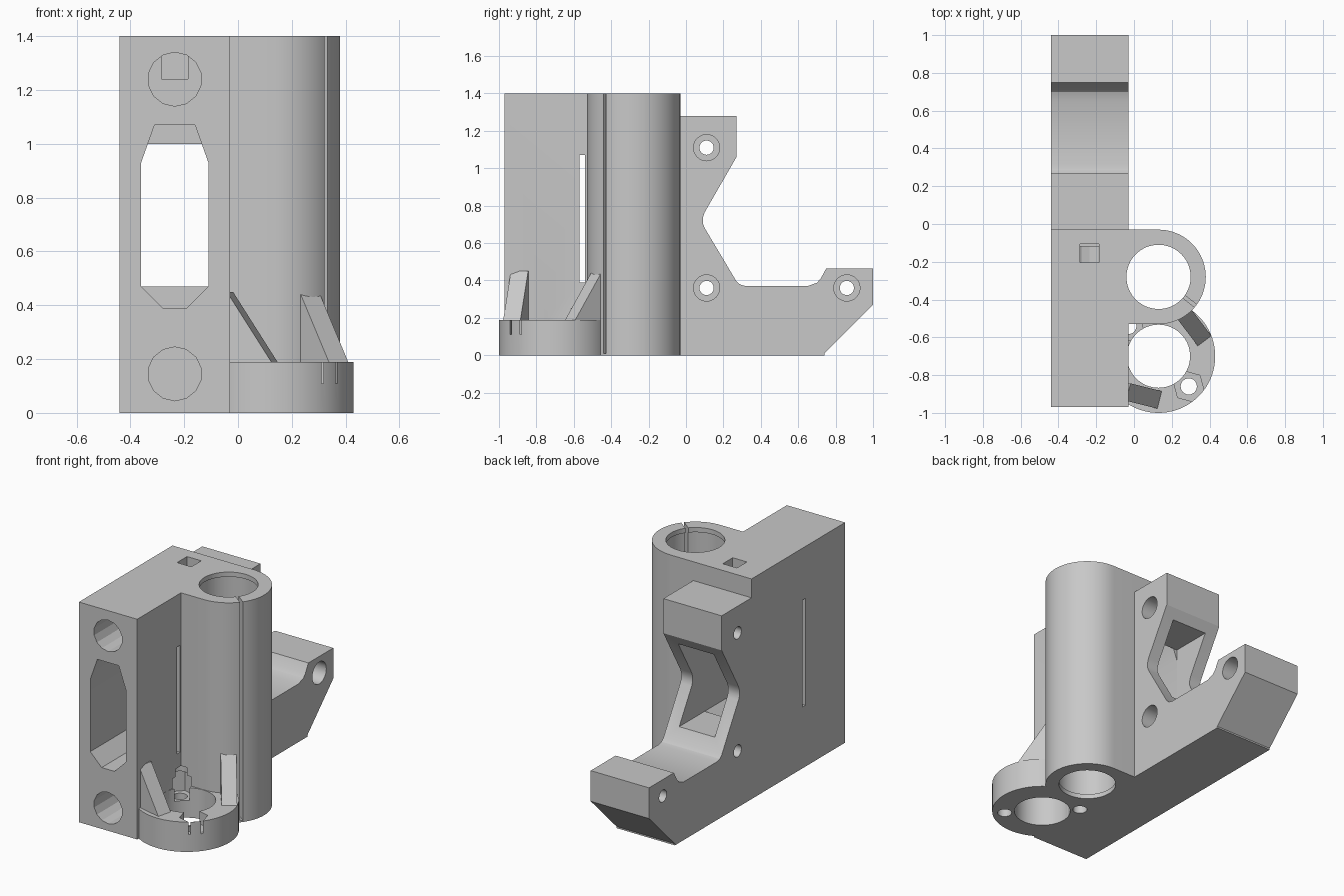
import bpy, bmesh, math

cube = bpy.data.objects.get("Cube")
if cube:
    bpy.data.objects.remove(cube, do_unlink=True)

grey = bpy.data.materials.new("plain_grey")
grey.use_nodes = True
COLOUR = (0.58, 0.58, 0.58, 1)
grey.diffuse_color = COLOUR
grey.node_tree.nodes["Principled BSDF"].inputs["Base Color"].default_value = COLOUR


def circle(cx, cy, r, n=64, turn=0.0):
    steps = [2 * math.pi * i / n + turn for i in range(n)]
    return [(cx + r * math.cos(a), cy + r * math.sin(a)) for a in steps]


def rect(u0, u1, v0, v1):
    return [(u0, v0), (u1, v0), (u1, v1), (u0, v1)]


def prism(name, outline, axis, start, end):
    """Extrude a 2D outline along the x, y or z axis."""
    place = {"x": lambda u, v, d: (d, u, v),
             "y": lambda u, v, d: (u, d, v),
             "z": lambda u, v, d: (u, v, d)}[axis]
    bm = bmesh.new()
    low = [bm.verts.new(place(u, v, start)) for u, v in outline]
    high = [bm.verts.new(place(u, v, end)) for u, v in outline]
    bm.faces.new(low)
    bm.faces.new(high)
    for i in range(len(low)):
        j = (i + 1) % len(low)
        bm.faces.new((low[i], low[j], high[j], high[i]))
    bmesh.ops.recalc_face_normals(bm, faces=bm.faces)
    mesh = bpy.data.meshes.new(name)
    bm.to_mesh(mesh)
    bm.free()
    mesh.materials.append(grey)
    obj = bpy.data.objects.new(name, mesh)
    bpy.context.collection.objects.link(obj)
    return obj


def cut(obj, cutters):
    """Subtract the cutters and bake the result."""
    for c in cutters:
        mod = obj.modifiers.new("cut", "BOOLEAN")
        mod.operation = "DIFFERENCE"
        mod.solver = "EXACT"
        mod.object = c
    bpy.context.view_layer.update()
    graph = bpy.context.evaluated_depsgraph_get()
    baked = bpy.data.meshes.new_from_object(obj.evaluated_get(graph))
    obj.modifiers.clear()
    obj.data = baked


def wedge(name, x, y, angle, run, rise, width):
    """Sloping rib that stands on the ring and leans on a wall."""
    obj = prism(name, [(-0.1, 0), (run, 0), (0, rise), (-0.1, rise)],
                "y", -width / 2, width / 2)
    obj.location = (x, y, RING_TOP)
    obj.rotation_euler.z = math.radians(angle)
    return obj


# Shared measures
LEFT, WALL, TOP, RING_TOP = -0.44, -0.03, 1.4, 0.19
MID = (LEFT + WALL) / 2
TUBE = (0.13, -0.28)
RING = (0.13, -0.70)
SCREWS = [(0.29, -0.86), (-0.03, -0.54)]

# Cutters: bearing bore with end lips, and the lead nut bore
bore = prism("bore_cutter", circle(*TUBE, 0.17), "z", -0.1, 1.5)
seat = prism("bearing_seat_cutter", circle(*TUBE, 0.18), "z", 0.03, 1.37)
nut_bore = prism("nut_bore_cutter", circle(*RING, 0.167), "z", -0.1, RING_TOP + 0.001)

# Cutter: clamp slit in the tube wall
slit = prism("slit_cutter", rect(0.1, 0.35, -0.009, 0.009), "z", 0.01, 1.5)
slit.location = (*TUBE, 0)
slit.rotation_euler.z = math.radians(-38)

# Cutters: small screw holes with hexagonal nut pockets
screw_cuts = []
for x, y in SCREWS:
    screw_cuts.append(prism("screw_cutter", circle(x, y, 0.043, 24), "z", -0.1, 0.3))
    screw_cuts.append(prism("hex_cutter", circle(x, y, 0.083, 6, math.radians(-15)),
                            "z", 0.11, 0.25))

# Cutters: blind rod sockets, belt window, side slot and peep hole
sockets = [prism("socket_cutter", circle(MID, z, 0.1, 14, math.pi / 14), "y", -1.1, -0.12)
           for z in (0.145, 1.24)]
window = prism("window_cutter",
               [(-0.28, 0.39), (-0.19, 0.39), (-0.11, 0.47), (-0.11, 0.93),
                (-0.16, 1.07), (-0.31, 1.07), (-0.36, 0.93), (-0.36, 0.47)],
               "y", -1.1, 0.0)
slot = prism("slot_cutter", rect(-0.57, -0.54, 0.39, 1.07), "x", -0.6, 0.0)
peep = prism("peep_cutter", rect(MID - 0.05, MID + 0.05, -0.205, -0.105), "z", 1.24, 1.5)

# Cutters: arm window and counterbored bolt holes
arm_window = prism("arm_window_cutter", rect(-0.36, -0.11, 0.47, 1.0), "y", -0.1, 0.5)
bolts = []
for y, z in ((0.11, 1.11), (0.11, 0.36), (0.86, 0.36)):
    bolts.append(prism("bolt_cutter", circle(y, z, 0.038, 32), "x", -0.6, 0.1))
    bolts.append(prism("head_cutter", circle(y, z, 0.07, 32), "x", -0.2, 0.1))

# Main block that holds the rods
block = prism("main_block", rect(LEFT, WALL, -0.97, -0.03), "z", 0, TOP)
cut(block, [bore, seat, nut_bore, window, slot, peep] + sockets + screw_cuts)

# Bearing tube, joined to the block by straight walls
half = [(TUBE[0] + 0.25 * math.cos(a), TUBE[1] + 0.25 * math.sin(a))
        for a in (math.pi * (i / 40 - 0.5) for i in range(41))]
tube = prism("bearing_tube", half + [(WALL, -0.03), (WALL, -0.53)], "z", 0, TOP)
cut(tube, [bore, seat, slit] + screw_cuts)

# Lead nut ring at the base
ring = prism("lead_nut_ring", circle(*RING, 0.30, 80), "z", 0, RING_TOP)
cut(ring, [bore, seat, nut_bore, window] + sockets + screw_cuts)

# Rear mounting arm with its hooked profile
arm = prism("mounting_arm",
            [(-0.03, 0), (0.74, 0), (0.74, 0.01), (1, 0.27), (1, 0.465), (0.75, 0.465),
             (0.72, 0.41), (0.70, 0.388), (0.65, 0.37), (0.32, 0.37), (0.29, 0.378),
             (0.27, 0.395), (0.1, 0.68), (0.09, 0.705), (0.09, 0.735), (0.1, 0.765),
             (0.27, 1.06), (0.27, 1.28), (-0.03, 1.28)], "x", LEFT, WALL)
cut(arm, [arm_window] + bolts)

# Sloping ribs that brace the ring
front_rib = wedge("front_rib", -0.03, -0.89, -14, 0.17, 0.26, 0.095)
side_rib = wedge("side_rib", 0.265, -0.475, -53, 0.18, 0.26, 0.09)
cut(front_rib, [window])
cut(side_rib, [bore, seat, slit])

# Remove the cutters and shade the parts
parts = [block, tube, ring, arm, front_rib, side_rib]
cutters = [bore, seat, nut_bore, slit, window, slot, peep, arm_window]
for c in cutters + screw_cuts + sockets + bolts:
    bpy.data.objects.remove(c, do_unlink=True)
bpy.ops.object.select_all(action="DESELECT")
for p in parts:
    p.select_set(True)
bpy.context.view_layer.objects.active = block
bpy.ops.object.shade_smooth_by_angle(angle=math.radians(24))
